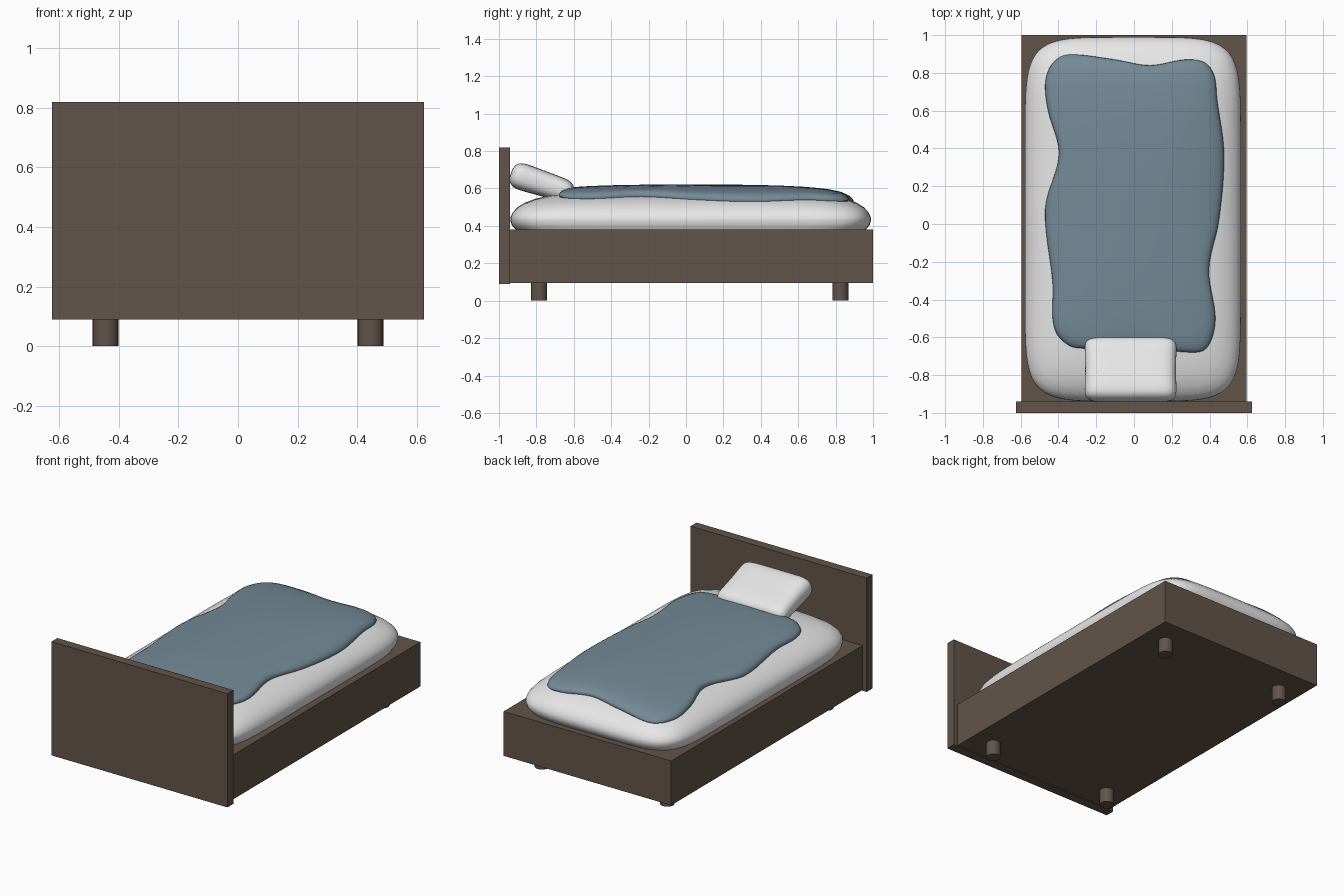
import bpy, bmesh, math
from mathutils import Matrix, Vector

if "Cube" in bpy.data.objects:
    bpy.data.objects.remove(bpy.data.objects["Cube"], do_unlink=True)


def material(name, color):
    m = bpy.data.materials.new(name)
    m.use_nodes = True
    m.diffuse_color = (*color, 1)
    m.node_tree.nodes["Principled BSDF"].inputs["Base Color"].default_value = (*color, 1)
    return m


WOOD = material("dark_wood", (0.122, 0.089, 0.069))
LINEN = material("white_linen", (0.8, 0.8, 0.8))
BLUE = material("blue_cloth", (0.174, 0.254, 0.309))


def add_object(name, bm, mat, smooth=None):
    bmesh.ops.recalc_face_normals(bm, faces=bm.faces)
    mesh = bpy.data.meshes.new(name)
    bm.to_mesh(mesh)
    bm.free()
    mesh.materials.append(mat)
    ob = bpy.data.objects.new(name, mesh)
    bpy.context.collection.objects.link(ob)
    if smooth:
        bpy.ops.object.select_all(action="DESELECT")
        ob.select_set(True)
        bpy.context.view_layer.objects.active = ob
        bpy.ops.object.shade_smooth_by_angle(angle=math.radians(smooth))
    return ob


def box(name, lo, hi, mat):
    lo, hi = Vector(lo), Vector(hi)
    bm = bmesh.new()
    bmesh.ops.create_cube(bm, size=1, matrix=Matrix.Translation((lo + hi) / 2) @ Matrix.Diagonal((*(hi - lo), 1)))
    return add_object(name, bm, mat)


def shell(name, rings, mat):
    """Skin a list of point loops, closing both ends to a centre point."""
    bm = bmesh.new()
    loops = [[bm.verts.new(p) for p in ring] for ring in rings]
    n = len(loops[0])
    for a, b in zip(loops, loops[1:]):
        for i in range(n):
            bm.faces.new((a[i], a[(i + 1) % n], b[(i + 1) % n], b[i]))
    for loop in (loops[0], loops[-1]):
        c = bm.verts.new(sum((v.co for v in loop), Vector()) / n)
        for i in range(n):
            bm.faces.new((loop[i], loop[(i + 1) % n], c))
    return add_object(name, bm, mat, 60)


def rounded_outline(p, q, n):
    """Unit outline |u|^p + |v|^q = 1."""
    pts = []
    for i in range(n):
        c, s = math.cos(math.tau * i / n), math.sin(math.tau * i / n)
        pts.append((math.copysign(abs(c) ** (2 / p), c), math.copysign(abs(s) ** (2 / q), s)))
    return pts


# Wooden frame
box("headboard", (-0.625, -1, 0.09), (0.625, -0.94, 0.82), WOOD)
box("bed_frame", (-0.595, -0.94, 0.095), (0.595, 1, 0.38), WOOD)
for x, side in ((-0.445, "right"), (0.445, "left")):
    for y, end in ((-0.785, "front"), (0.825, "back")):
        bm = bmesh.new()
        bmesh.ops.create_cone(bm, cap_ends=True, segments=24, radius1=0.043, radius2=0.043,
                              depth=0.12, matrix=Matrix.Translation((x, y, 0.06)))
        add_object(f"{end}_{side}_leg", bm, WOOD, 40)

# Mattress: a soft dome on a rounded outline
HX, HY, CX, CY = 0.572, 0.965, -0.006, 0.025


def mattress_top(x, y):
    u, v = abs(x - CX) / HX, abs(y - CY) / HY
    edge = max(0, 1 - u ** 5 - v ** 9)
    return 0.43 + 0.115 * edge ** 0.5 + 0.045 * max(0, 1 - u * u) * max(0, 1 - v ** 3)


outline = rounded_outline(5, 9, 128)


def mattress_ring(s, z=None):
    pts = [(CX + HX * s * u, CY + HY * s * v) for u, v in outline]
    return [(x, y, z or mattress_top(x, y)) for x, y in pts]


rings = [mattress_ring(0.95, 0.365), mattress_ring(0.97, 0.38), mattress_ring(0.992, 0.405)]
rings += [mattress_ring(s) for s in (1, 0.997, 0.985, 0.96, 0.92, 0.86, 0.78, 0.65, 0.5, 0.3, 0.1)]
shell("mattress", rings, LINEN)

# Blanket: wavy outline draped over the mattress
EDGE = [(-.47, .74), (-.445, .83), (-.39, .885), (-.31, .897), (-.1, .87), (.085, .84),
        (.27, .87), (.375, .855), (.425, .785), (.44, .66), (.477, .37), (.45, .02),
        (.397, -.24), (.43, -.48), (.418, -.59), (.375, -.665), (.3, -.68), (-.02, -.65),
        (-.31, -.655), (-.4, -.595), (-.43, -.505), (-.43, -.32), (-.47, .08), (-.397, .37), (-.455, .6)]


def smooth_loop(points, steps):
    pts = [Vector(p) for p in points]
    n, out = len(pts), []
    for i in range(n):
        a, b, c, d = (pts[(i + k) % n] for k in (-1, 0, 1, 2))
        # Tangents scaled by segment length so unequal spacing stays smooth
        la, lb, lc = (b - a).length, (c - b).length, (d - c).length
        m1 = (c - a) / (la + lb) * lb
        m2 = (d - b) / (lb + lc) * lb
        for j in range(steps):
            t = j / steps
            out.append(b * (2 * t**3 - 3 * t**2 + 1) + m1 * (t**3 - 2 * t**2 + t)
                       + c * (3 * t**2 - 2 * t**3) + m2 * (t**3 - t**2))
    return out


centre = Vector((0, 0.1))
hem = smooth_loop(EDGE, 6)


def blanket_ring(s, lift):
    pts = [centre + (p - centre) * s for p in hem]
    return [(p.x, p.y, mattress_top(p.x, p.y) + lift) for p in pts]


rings = [blanket_ring(s, -0.012) for s in (0.3, 0.7, 0.97)]
rings += [blanket_ring(s, h) for s, h in ((0.99, -0.006), (1, 0.006), (0.994, 0.017), (0.975, 0.025), (0.94, 0.03))]
rings += [blanket_ring(s, 0.031) for s in (0.88, 0.8, 0.7, 0.55, 0.4, 0.25, 0.1)]
shell("blanket", rings, BLUE)

# Pillow: plump rounded cushion leaning on the headboard
outline = rounded_outline(8, 7, 96)
tilt = Matrix.Translation((-0.018, -0.77, 0.628)) @ Matrix.Rotation(math.radians(-18), 4, "X")


def pillow_ring(s, side):
    ring = []
    for u, v in outline:
        u, v = u * s, v * s
        swell = max(0, 1 - abs(u) ** 8 - abs(v) ** 7) ** 0.45
        pinch = 1 - 0.04 * (1 - v * v) * abs(u)
        ring.append(tilt @ Vector((0.25 * u * pinch, 0.175 * v, side * (0.068 - 0.008 * v) * swell)))
    return ring


scales = (0.15, 0.4, 0.6, 0.75, 0.85, 0.92, 0.96, 0.985, 0.996)
rings = [pillow_ring(s, -1) for s in scales] + [pillow_ring(1, 0)]
rings += [pillow_ring(s, 1) for s in reversed(scales)]
shell("pillow", rings, LINEN)
